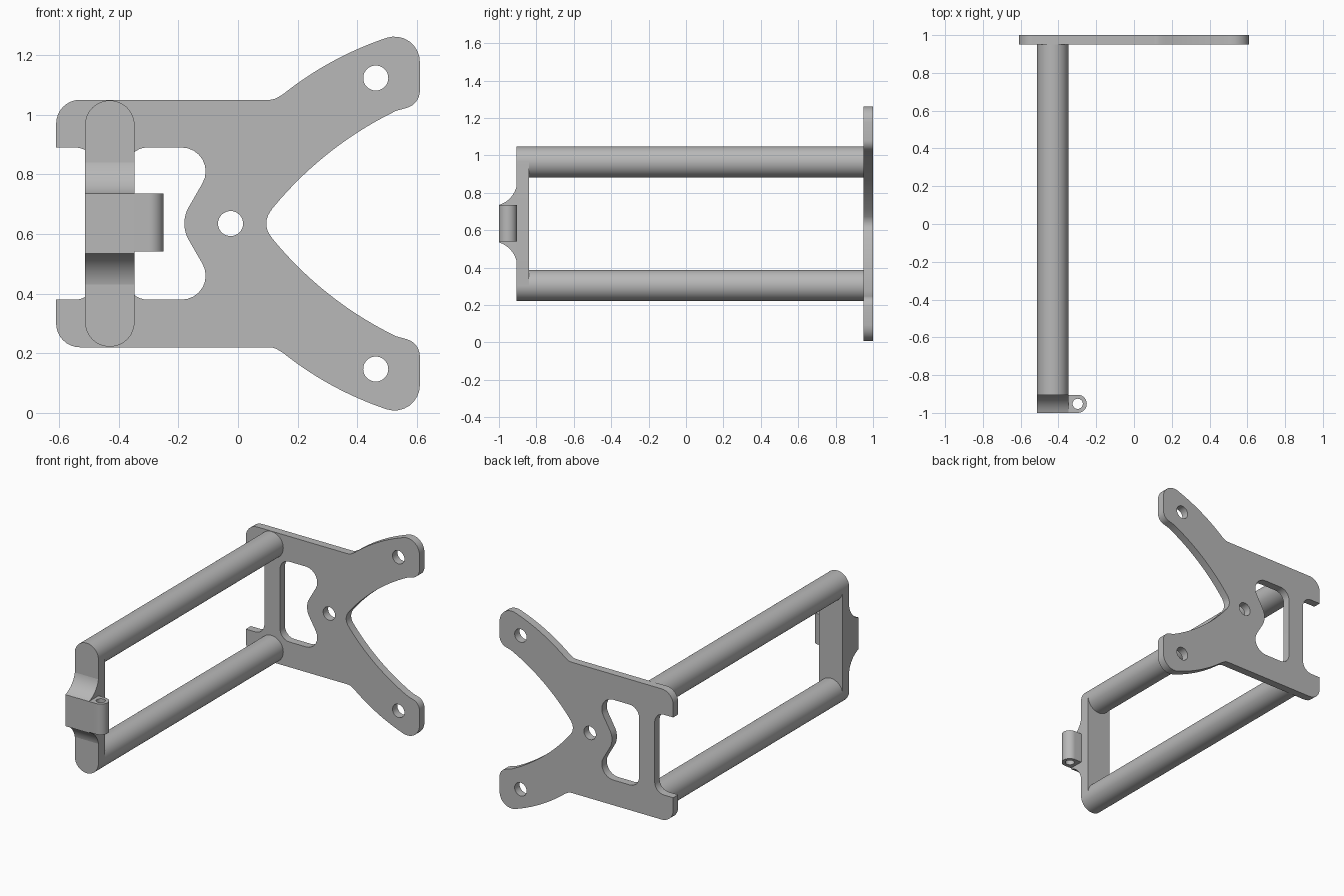
import bpy, bmesh, math
from mathutils import Vector, Matrix

cube = bpy.data.objects.get("Cube")
if cube:
    bpy.data.objects.remove(cube, do_unlink=True)

metal = bpy.data.materials.new("grey metal")
metal.use_nodes = True
GREY = (0.48, 0.48, 0.48, 1)
metal.diffuse_color = GREY
metal.node_tree.nodes["Principled BSDF"].inputs["Base Color"].default_value = GREY

MID = 0.635               # height of the mirror plane
BAR_X, BAR_R, BAR_DZ = -0.43, 0.083, 0.33

# Orientations that stand a flat profile up: x-z plane, y-z plane, x-y plane
FRONT = Matrix(((1, 0, 0), (0, 0, -1), (0, 1, 0))).to_4x4()
SIDE = Matrix(((0, 0, 1), (1, 0, 0), (0, 1, 0))).to_4x4()
FLAT = Matrix.Identity(4)


def circle(cx, cy, r, n=32, start=0.0, sweep=math.tau):
    steps = n if sweep == math.tau else n + 1
    return [(cx + r * math.cos(start + sweep * i / n),
             cy + r * math.sin(start + sweep * i / n)) for i in range(steps)]


def arc(a, b, c, n=14):
    """Points on the circular arc from a through b to c."""
    (ax, ay), (bx, by), (cx, cy) = a, b, c
    d = 2 * (ax * (by - cy) + bx * (cy - ay) + cx * (ay - by))
    sa, sb, sc = ax * ax + ay * ay, bx * bx + by * by, cx * cx + cy * cy
    ux = (sa * (by - cy) + sb * (cy - ay) + sc * (ay - by)) / d
    uy = (sa * (cx - bx) + sb * (ax - cx) + sc * (bx - ax)) / d
    t0, t1 = math.atan2(ay - uy, ax - ux), math.atan2(cy - uy, cx - ux)
    sweep = (t1 - t0 + math.pi) % math.tau - math.pi
    return circle(ux, uy, math.hypot(ax - ux, ay - uy), n, t0, sweep)


def rounded(corners, n=8):
    """Closed polygon whose corners (x, y, radius) are filleted."""
    out = []
    for i, (x, y, *rad) in enumerate(corners):
        p = Vector((x, y))
        if not rad:
            out.append((x, y))
            continue
        u = (Vector(corners[i - 1][:2]) - p).normalized()
        v = (Vector(corners[(i + 1) % len(corners)][:2]) - p).normalized()
        half = u.angle(v) / 2
        c = p + (u + v).normalized() * rad[0] / math.sin(half)
        reach = rad[0] / math.tan(half)
        near = c + (p - c).normalized() * rad[0]
        out += arc(p + u * reach, near, p + v * reach, n)
    return out


def mirrored(upper):
    """Add the lower half, reflected about the mirror plane, in reverse order."""
    return upper + [(p[0], 2 * MID - p[1], *p[2:]) for p in reversed(upper)]


def finish(name, mesh):
    bm = bmesh.new()
    bm.from_mesh(mesh)
    bmesh.ops.remove_doubles(bm, verts=bm.verts, dist=1e-5)
    bmesh.ops.recalc_face_normals(bm, faces=bm.faces)
    bm.to_mesh(mesh)
    bm.free()
    mesh.materials.clear()
    mesh.materials.append(metal)
    mesh.shade_smooth()
    mesh.set_sharp_from_angle(angle=math.radians(30))
    mesh.name = name
    obj = bpy.data.objects.new(name, mesh)
    bpy.context.collection.objects.link(obj)
    return obj


def extrude(name, loops, frame, centre, depth):
    """Extrude an outline, with any holes, by depth about a centre offset."""
    curve = bpy.data.curves.new(name, 'CURVE')
    curve.dimensions = '2D'
    curve.fill_mode = 'BOTH'
    curve.extrude = depth / 2
    for loop in loops:
        spline = curve.splines.new('POLY')
        spline.points.add(len(loop) - 1)
        for point, (x, y) in zip(spline.points, loop):
            point.co = (x, y, 0, 1)
        spline.use_cyclic_u = True
    temp = bpy.data.objects.new(name + "_outline", curve)
    bpy.context.collection.objects.link(temp)
    deps = bpy.context.evaluated_depsgraph_get()
    mesh = bpy.data.meshes.new_from_object(temp.evaluated_get(deps))
    bpy.data.objects.remove(temp, do_unlink=True)
    mesh.transform(Matrix.Translation(centre) @ frame)
    return finish(name, mesh)


# Mounting plate: forked outline, window and three bolt holes
upper_edge = arc((0.15, 1.068), (0.31, 1.175), (0.49, 1.255))
inner_edge = arc((0.53, 1.013), (0.30, 0.868), (0.115, 0.685))
outline = mirrored(
    [(-0.48, 0.89, 0.065), (-0.61, 0.89), (-0.61, 1.05, 0.08), (0.12, 1.05, 0.06)]
    + upper_edge
    + [(0.61, 1.295, 0.085), (0.61, 1.035, 0.06)]
    + inner_edge
    + arc((0.112, 0.68), (0.1, 0.66), (0.095, 0.64), 5))
window = mirrored([(-0.37, 0.89, 0.065), (-0.05, 0.89, 0.08)])
window = window[:2] + [(-0.197, MID, 0.11)] + window[2:]
bolts = [circle(x, z, 0.042) for x, z in
         ((-0.025, MID), (0.462, MID + 0.488), (0.462, MID - 0.488))]
extrude("mounting_plate", [rounded(outline), rounded(window)] + bolts,
        FRONT, (0, 0.975, 0), 0.05)

# Two long round bars
for label, sign in (("upper", 1), ("lower", -1)):
    bar = circle(BAR_X, MID + sign * BAR_DZ, BAR_R, 48)
    extrude(label + "_bar", [bar], FRONT, (0, 0.03, 0), 1.85)

# End bracket: strap with round ends joining the bars
strap = (circle(BAR_X, MID + BAR_DZ, BAR_R, 24, 0, math.pi)
         + circle(BAR_X, MID - BAR_DZ, BAR_R, 24, math.pi, math.pi))
extrude("end_strap", [strap], FRONT, (0, -0.8725, 0), 0.065)

# Raised block on the strap, with concave shoulders
shoulder = arc((-0.902, 0.87), (-0.935, 0.778), (-1.0, 0.735))
block = mirrored([(-0.85, 0.87)] + shoulder)
extrude("hinge_block", [block], SIDE, (BAR_X, 0, 0), 2 * BAR_R)

# Hinge ear with a vertical pin hole
ear = ([(BAR_X, -0.904), (BAR_X, -1.0)]
       + circle(-0.298, -0.952, 0.048, 24, -math.pi / 2, math.pi))
extrude("hinge_ear", [ear, circle(-0.298, -0.952, 0.027)],
        FLAT, (0, 0, MID + 0.003), 0.195)
